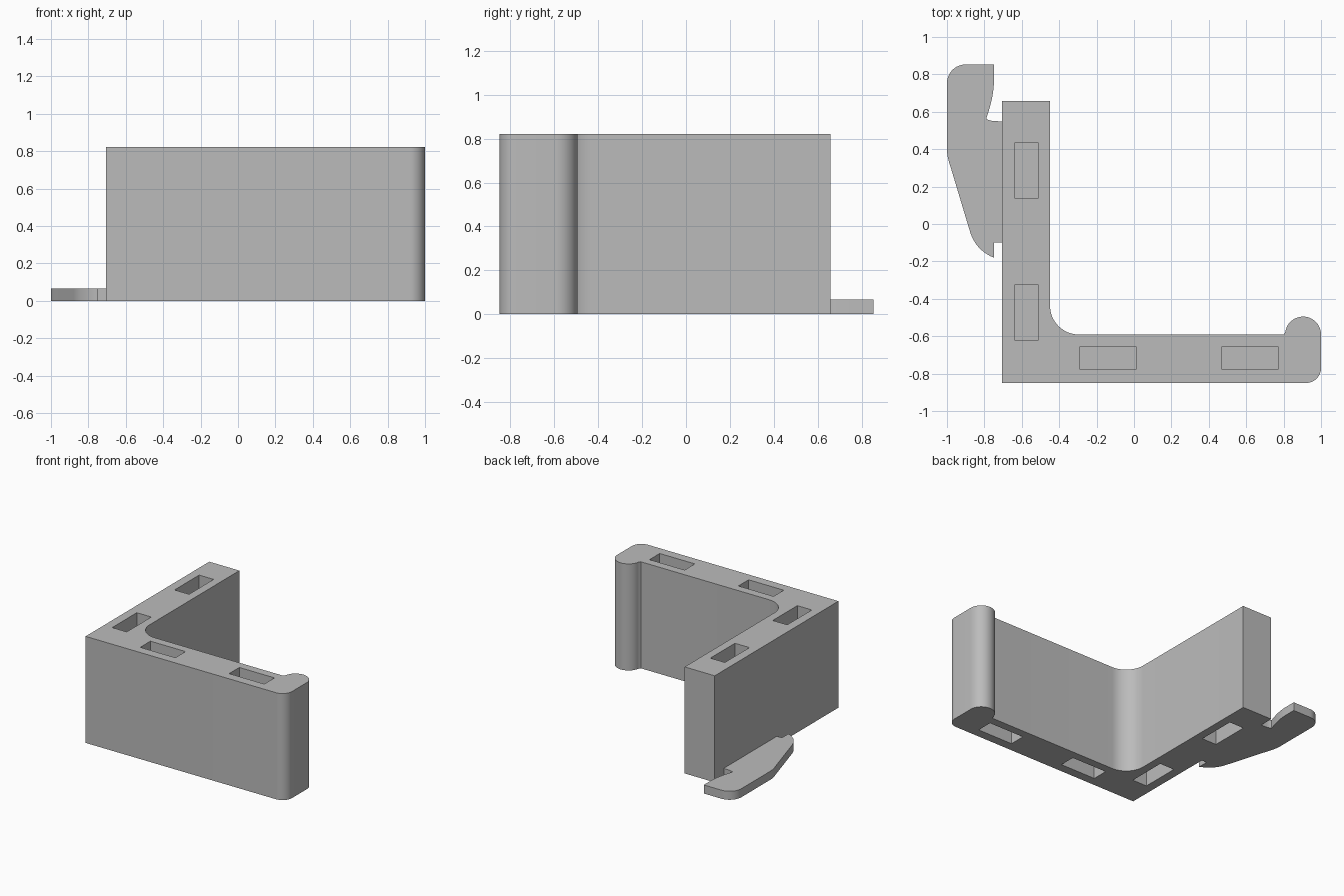
import bpy
import bmesh
from math import cos, sin, radians

cube = bpy.data.objects.get("Cube")
if cube:
    bpy.data.objects.remove(cube, do_unlink=True)

HEIGHT = 0.822
CLIP_HEIGHT = 0.066
POCKET_DEPTH = 0.3

grey = bpy.data.materials.new("plain grey")
grey.use_nodes = True
colour = (0.5, 0.5, 0.5, 1)
grey.diffuse_color = colour
grey.node_tree.nodes["Principled BSDF"].inputs["Base Color"].default_value = colour


def arc(cx, cy, r, start, end, steps=12):
    angles = [radians(start + (end - start) * i / steps) for i in range(steps + 1)]
    return [(cx + r * cos(a), cy + r * sin(a)) for a in angles]


def bend(a, b, c, steps=10):
    """Curve from a to c, pulled towards b."""
    ts = [i / steps for i in range(steps + 1)]
    return [tuple((1 - t) ** 2 * p + 2 * t * (1 - t) * q + t * t * r
                  for p, q, r in zip(a, b, c)) for t in ts]


def add_prism(bm, outline, z0, z1):
    base = bm.faces.new([bm.verts.new((x, y, z0)) for x, y in outline])
    top = bmesh.ops.extrude_face_region(bm, geom=[base])["geom"]
    bmesh.ops.translate(bm, vec=(0, 0, z1 - z0),
                        verts=[v for v in top if isinstance(v, bmesh.types.BMVert)])


def make_object(name, prisms):
    bm = bmesh.new()
    for prism in prisms:
        add_prism(bm, *prism)
    bmesh.ops.recalc_face_normals(bm, faces=bm.faces)
    mesh = bpy.data.meshes.new(name)
    bm.to_mesh(mesh)
    bm.free()
    mesh.materials.append(grey)
    obj = bpy.data.objects.new(name, mesh)
    bpy.context.collection.objects.link(obj)
    return obj


def select_only(obj):
    bpy.ops.object.select_all(action="DESELECT")
    obj.select_set(True)
    bpy.context.view_layer.objects.active = obj


# L-shaped bracket: rounded inner corner, bead and rounded corner at the arm end
body_outline = (
    [(-0.706, 0.658), (-0.706, -0.85)]
    + arc(0.92, -0.77, 0.08, -90, 0)
    + arc(0.904, -0.591, 0.096, 0, 172, 24)
    + [(0.80, -0.591)]
    + arc(-0.295, -0.437, 0.154, 270, 180)
    + [(-0.449, 0.658)]
)
body = make_object("corner_bracket", [(body_outline, 0, HEIGHT)])

# Blind slots in both ends of the two walls
slots = [(-0.575, 0.286, 0.062, 0.15), (-0.575, -0.474, 0.062, 0.15),
         (-0.139, -0.717, 0.15, 0.062), (0.62, -0.717, 0.15, 0.062)]
boxes = []
for x, y, w, d in slots:
    rect = [(x - w, y - d), (x + w, y - d), (x + w, y + d), (x - w, y + d)]
    boxes.append((rect, -0.1, POCKET_DEPTH))
    boxes.append((rect, HEIGHT - POCKET_DEPTH, HEIGHT + 0.1))
cutter = make_object("slot_cutter", boxes)
cutter.hide_render = True
cut = body.modifiers.new("slots", "BOOLEAN")
cut.operation = "DIFFERENCE"
cut.solver = "EXACT"
cut.object = cutter
select_only(body)
bpy.ops.object.modifier_apply(modifier=cut.name)
bpy.data.objects.remove(cutter, do_unlink=True)

# Thin hooked clip at the foot of the side wall
clip_outline = (
    [(-0.749, 0.853)]
    + arc(-0.9, 0.753, 0.1, 90, 180)
    + bend((-1, 0.4), (-1, 0.36), (-0.982, 0.31))
    + bend((-0.88, -0.03), (-0.85, -0.14), (-0.749, -0.18))
    + [(-0.749, -0.1), (-0.706, -0.1), (-0.706, 0.548)]
    + bend((-0.752, 0.551), (-0.77, 0.552), (-0.79, 0.561), 4)
    + bend((-0.788, 0.57), (-0.75, 0.68), (-0.749, 0.76))
)
clip = make_object("hook_clip", [(clip_outline, 0, CLIP_HEIGHT)])

for obj in (body, clip):
    select_only(obj)
    bpy.ops.object.shade_smooth_by_angle(angle=radians(30))
